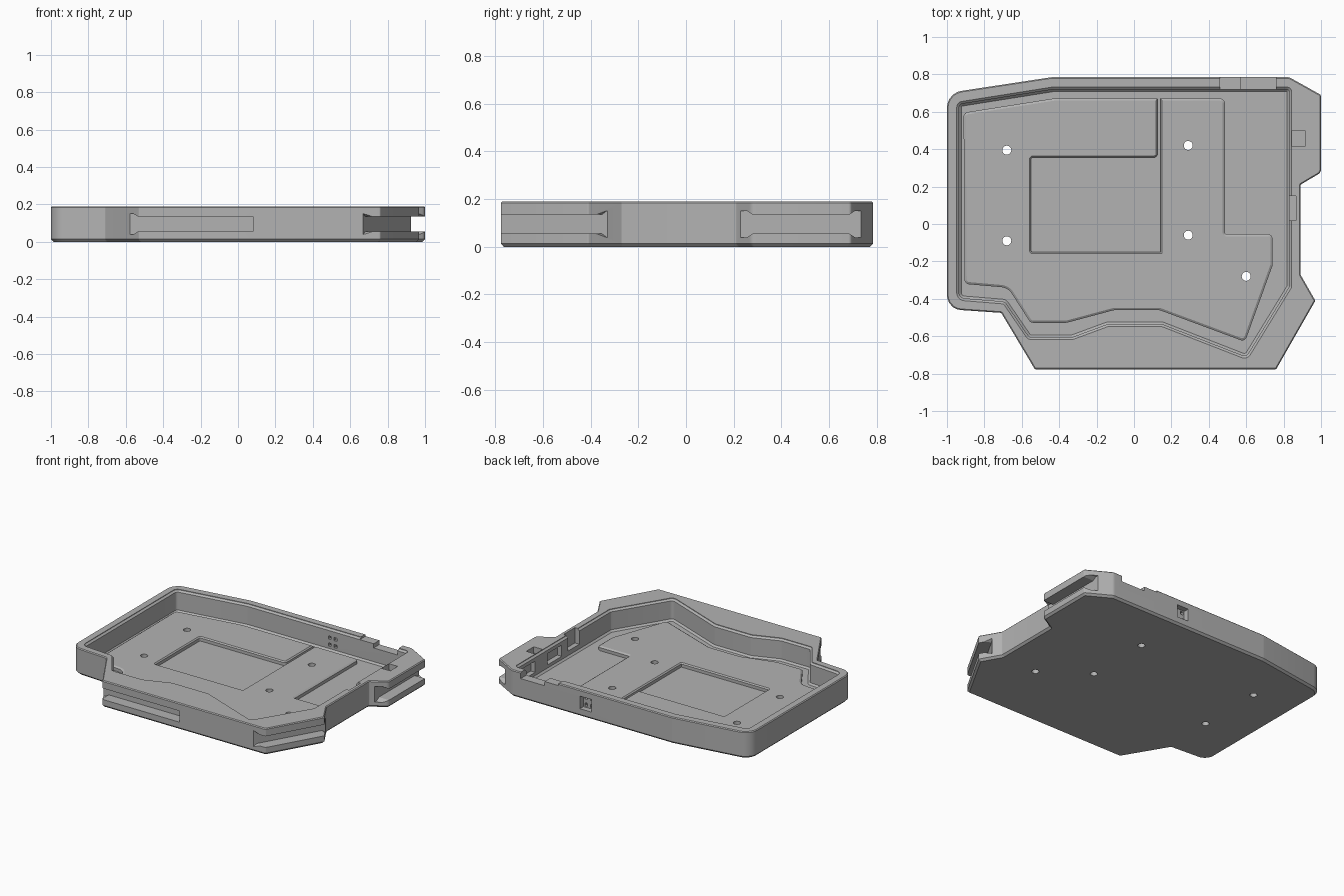
import bpy, bmesh, math
from mathutils import Vector

old = bpy.data.objects.get("Cube")
if old:
    bpy.data.objects.remove(old, do_unlink=True)

grey = bpy.data.materials.new("matte grey")
grey.use_nodes = True
grey.diffuse_color = (0.45, 0.45, 0.45, 1)
grey.node_tree.nodes["Principled BSDF"].inputs["Base Color"].default_value = (0.45, 0.45, 0.45, 1)

H, FLOOR, DECK = 0.19, 0.035, 0.065


def rounded(points, steps=5):
    """Outline of (x, y, radius) corners, counter-clockwise, with arcs."""
    out = []
    for i, (x, y, r) in enumerate(points):
        p = Vector((x, y))
        a = (Vector(points[i - 1][:2]) - p).normalized()
        b = (Vector(points[(i + 1) % len(points)][:2]) - p).normalized()
        if r == 0:
            out.append(p)
            continue
        half = a.angle(b) / 2
        reach = r / math.tan(half)
        p0, p1 = p + a * reach, p + b * reach
        centre = p + (a + b).normalized() * (r / math.sin(half))
        for k in range(steps + 1):
            d = p0.lerp(p1, k / steps) - centre
            out.append(centre + d.normalized() * r)
    return out


def offset(loop, d):
    """Grow (d > 0) or shrink an outline with mitred corners."""
    out = []
    for i, p in enumerate(loop):
        e0 = (p - loop[i - 1]).normalized()
        e1 = (loop[(i + 1) % len(loop)] - p).normalized()
        n0, n1 = Vector((e0.y, -e0.x)), Vector((e1.y, -e1.x))
        out.append(p + (n0 + n1) * (d / (1 + n0.dot(n1))))
    return out


def finish(name, bm):
    bmesh.ops.recalc_face_normals(bm, faces=bm.faces)
    me = bpy.data.meshes.new(name)
    bm.to_mesh(me)
    bm.free()
    me.materials.append(grey)
    ob = bpy.data.objects.new(name, me)
    bpy.context.collection.objects.link(ob)
    return ob


def stack(name, loop, layers):
    """Solid through layers of (outline offset, z)."""
    bm = bmesh.new()
    rings = [[bm.verts.new((p.x, p.y, z)) for p in offset(loop, d)] for d, z in layers]
    n = len(loop)
    for lo, hi in zip(rings, rings[1:]):
        for i in range(n):
            j = (i + 1) % n
            bm.faces.new((lo[i], lo[j], hi[j], hi[i]))
    bm.faces.new(rings[0][::-1])
    bm.faces.new(rings[-1])
    return finish(name, bm)


def box(name, x0, x1, y0, y1, z0, z1):
    loop = [Vector(p) for p in ((x0, y0), (x1, y0), (x1, y1), (x0, y1))]
    return stack(name, loop, [(0, z0), (0, z1)])


def slot(start, end, flare_start, flare_end, depth=0.08):
    """Rail slot along an outer face, widened where it runs out."""
    a, b = Vector(start), Vector(end)
    u = (b - a).normalized()
    out = Vector((u.y, -u.x))
    length, mid, narrow, wide = (b - a).length, 0.095, 0.04, 0.056
    half = []
    if flare_start:
        half += [(-0.15, wide), (flare_start, wide), (flare_start + 0.025, narrow)]
    else:
        half += [(0, narrow)]
    if flare_end:
        half += [(length - flare_end - 0.025, narrow), (length - flare_end, wide), (length + 0.15, wide)]
    else:
        half += [(length, narrow)]
    profile = [(t, mid - w) for t, w in half] + [(t, mid + w) for t, w in half[::-1]]
    bm = bmesh.new()
    rings = []
    for d in (-depth, 0.1):
        rings.append([bm.verts.new((*(a + u * t + out * d), z)) for t, z in profile])
    for i in range(len(profile)):
        j = (i + 1) % len(profile)
        bm.faces.new((rings[0][i], rings[0][j], rings[1][j], rings[1][i]))
    bm.faces.new(rings[0])
    bm.faces.new(rings[1])
    return finish("slot_cutter", bm)


def cut(target, cutter, keep=False):
    mod = target.modifiers.new("cut", "BOOLEAN")
    mod.operation, mod.solver, mod.object = "DIFFERENCE", "EXACT", cutter
    bpy.context.view_layer.objects.active = target
    bpy.ops.object.modifier_apply(modifier=mod.name)
    if not keep:
        bpy.data.objects.remove(cutter, do_unlink=True)


# Tray body with chamfered rims
outer = rounded([(-0.53, -0.777, 0.01), (0.76, -0.777, 0.01), (0.97, -0.41, 0.01), (0.89, -0.27, 0.01),
                 (0.89, 0.21, 0.01), (1.0, 0.275, 0.03), (1.0, 0.69, 0.015), (0.83, 0.785, 0.04),
                 (-0.44, 0.785, 0.08), (-1.0, 0.70, 0.09), (-1.0, -0.455, 0.08), (-0.71, -0.475, 0.01)])
tray = stack("tray_body", outer, [(-0.014, 0), (0, 0.014), (0, H - 0.006), (-0.006, H)])

# Main cavity
inner = rounded([(-0.935, -0.395, 0.03), (-0.69, -0.415, 0.03), (-0.56, -0.605, 0.02), (-0.33, -0.605, 0.04),
                 (-0.14, -0.535, 0.04), (0.15, -0.535, 0.04), (0.60, -0.71, 0.025), (0.83, -0.335, 0.02),
                 (0.83, 0.72, 0.015), (-0.43, 0.72, 0.05), (-0.935, 0.64, 0.02)])
cut(tray, stack("cavity_cutter", inner, [(-0.012, FLOOR), (0, FLOOR + 0.012), (0, H - 0.015),
                                         (0.013, H - 0.004), (0.013, H + 0.05)]))

# Rail slots on the front, front corner and right lobe
cut(tray, slot((-0.53, -0.777), (0.08, -0.777), -0.03, 0))
cut(tray, slot((0.76, -0.777), (0.97, -0.41), -0.045, -0.045))
cut(tray, slot((1.0, 0.25), (1.0, 0.72), 0.005, 0.01))

# Rim notches, lobe pocket, side recesses and rear port
for bounds in ((0.46, 0.57, 0.70, 0.90, H - 0.015, 0.3),
               (0.57, 0.76, 0.70, 0.90, H - 0.045, 0.3),
               (0.845, 0.915, 0.415, 0.50, 0.145, 0.3),
               (0.80, 0.865, 0.02, 0.15, 0.08, 0.3),
               (0.80, 0.865, 0.22, 0.38, 0.07, 0.15),
               (0.80, 0.865, 0.52, 0.66, 0.07, 0.15),
               (0.20, 0.29, 0.745, 0.90, 0.055, 0.145)):
    cut(tray, box("notch_cutter", *bounds))
for x in (0.222, 0.268):
    for z in (0.075, 0.125):
        cut(tray, box("pin_cutter", x - 0.011, x + 0.011, 0.69, 0.77, z - 0.011, z + 0.011))

# Raised deck with a rectangular pocket and a narrow channel
deck_loop = rounded([(-0.90, -0.315, 0.02), (-0.67, -0.335, 0.08), (-0.55, -0.522, 0.02), (-0.36, -0.522, 0.04),
                     (-0.11, -0.455, 0.04), (0.14, -0.455, 0.04), (0.59, -0.622, 0.02), (0.735, -0.22, 0.02),
                     (0.735, -0.06, 0.02), (0.48, -0.06, 0.015), (0.48, 0.665, 0.02), (-0.43, 0.665, 0.05),
                     (-0.905, 0.59, 0.02)])
deck = stack("raised_deck", deck_loop, [(0.006, FLOOR - 0.01), (0.006, DECK - 0.008), (-0.006, DECK)])
pocket = rounded([(-0.555, -0.155, 0.015), (0.147, -0.155, 0.004), (0.147, 0.70, 0), (0.122, 0.70, 0),
                  (0.122, 0.36, 0.015), (-0.555, 0.36, 0.015)])
cut(deck, stack("pocket_cutter", pocket, [(-0.004, FLOOR - 0.05), (-0.004, DECK - 0.008), (0.008, DECK + 0.004)]))

# Screw holes through deck and floor
for x, y in ((-0.68, 0.395), (-0.68, -0.09), (0.29, 0.42), (0.29, -0.06), (0.60, -0.28)):
    ring = [Vector((x + 0.024 * math.cos(a), y + 0.024 * math.sin(a)))
            for a in (k * math.tau / 24 for k in range(24))]
    drill = stack("drill_cutter", ring, [(0, -0.1), (0, 0.15)])
    cut(deck, drill, keep=True)
    cut(tray, drill)

for ob in (tray, deck):
    bpy.ops.object.select_all(action="DESELECT")
    ob.select_set(True)
    bpy.context.view_layer.objects.active = ob
    bpy.ops.object.shade_smooth_by_angle(angle=math.radians(30))
